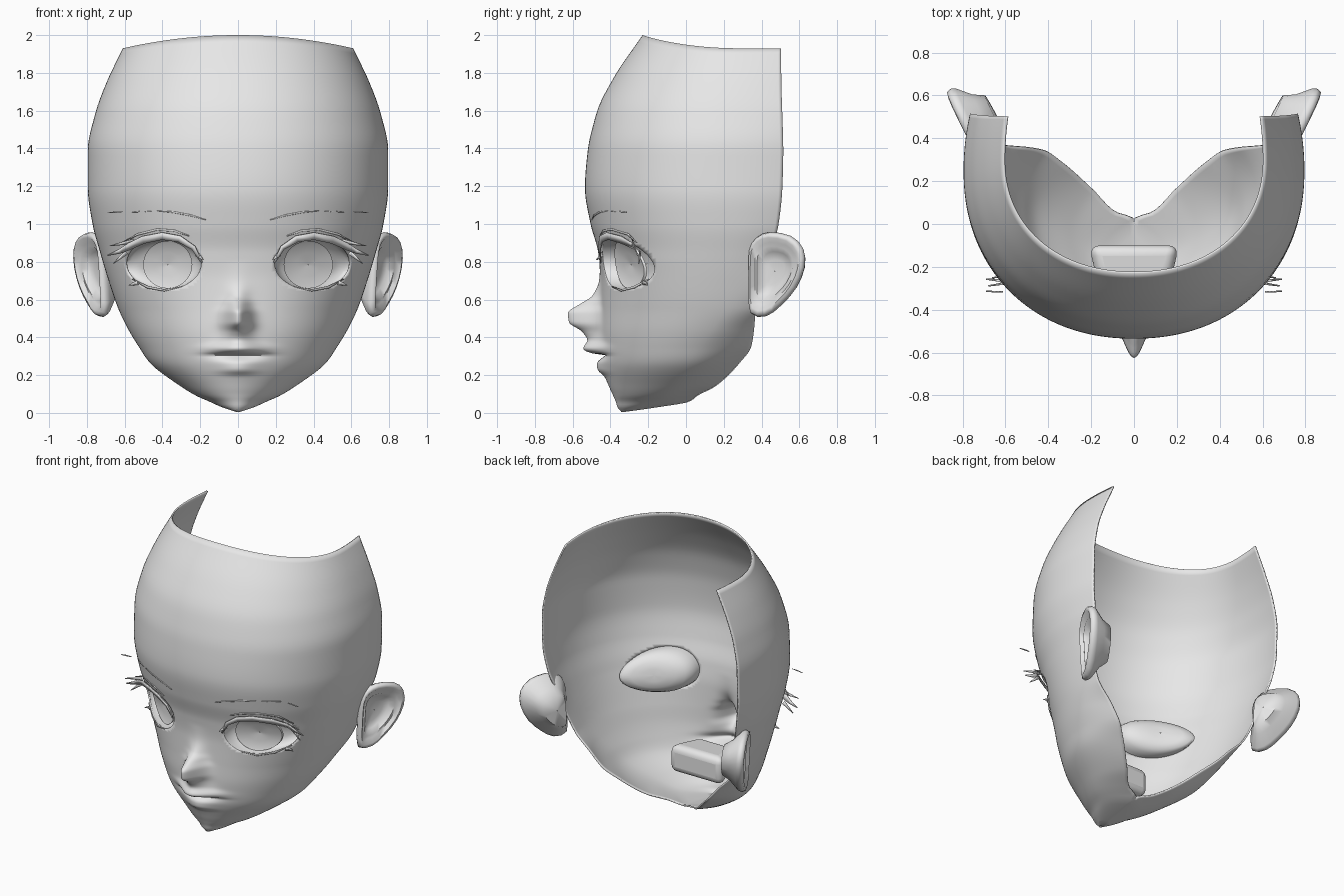
import bpy, bmesh, math
from mathutils import Vector

cube = bpy.data.objects.get("Cube")
if cube:
    bpy.data.objects.remove(cube, do_unlink=True)

grey = bpy.data.materials.new("plain grey")
grey.use_nodes = True
grey.diffuse_color = (0.8, 0.8, 0.8, 1)
grey.node_tree.nodes["Principled BSDF"].inputs["Base Color"].default_value = (0.8, 0.8, 0.8, 1)

# Head sections: height, half width, depth of widest point, rear edge x, rear edge y, front y
SECTIONS = [
    (.005, .01, -.335, 0, -.325, -.342), (.03, .085, -.25, 0, -.15, -.362),
    (.06, .152, -.16, 0, .02, -.372), (.09, .22, -.12, .09, .06, -.385),
    (.143, .307, -.06, .19, .16, -.405), (.265, .466, .03, .33, .285, -.44),
    (.35, .525, .08, .42, .345, -.45), (.44, .58, .14, .5, .36, -.455),
    (.555, .635, .2, .61, .37, -.452), (.7, .685, .22, .67, .4, -.45),
    (.85, .73, .24, .7, .45, -.465), (1, .77, .25, .74, .49, -.505),
    (1.19, .795, .25, .765, .51, -.535), (1.39, .795, .25, .765, .515, -.52),
    (1.58, .757, .26, .735, .51, -.472), (1.74, .7, .28, .68, .505, -.38),
    (1.93, .61, .3, .595, .503, -.23)]

# Nose and lips: height, forward offset at the centre, half width
FEATURES = [
    (.1, 0, .1), (.19, -.01, .1), (.23, -.036, .1), (.265, -.03, .11),
    (.295, .005, .12), (.307, .02, .12), (.317, -.06, .12), (.34, -.095, .12),
    (.385, -.07, .085), (.43, -.095, .07), (.48, -.165, .067), (.53, -.172, .063),
    (.577, -.108, .055), (.62, -.045, .055), (.7, -.01, .06), (.8, 0, .06)]


def sample(table, z):
    """Monotone cubic interpolation of every column of a table at height z."""
    z = min(max(z, table[0][0]), table[-1][0])
    k = 0
    while k < len(table) - 2 and z > table[k + 1][0]:
        k += 1

    def slope(i, c):
        return (table[i + 1][c] - table[i][c]) / (table[i + 1][0] - table[i][0])

    def tangent(i, c):
        if i == 0 or i == len(table) - 1:
            return slope(min(i, len(table) - 2), c)
        a, b = slope(i - 1, c), slope(i, c)
        return 2 * a * b / (a + b) if a * b > 0 else 0

    h = table[k + 1][0] - table[k][0]
    t = (z - table[k][0]) / h
    s = t * t * (3 - 2 * t)
    out = []
    for c in range(1, len(table[0])):
        out.append((1 - s) * table[k][c] + s * table[k + 1][c]
                   + h * t * (1 - t) * ((1 - t) * tangent(k, c) - t * tangent(k + 1, c)))
    return out


def roundness(z):
    return 1.8 + .35 * min(max((z - .1) / .7, 0), 1)


def feature(x, z):
    push, width = sample(FEATURES, z)
    return push * math.exp(-(x / width) ** 2)


def surf(x, z):
    """Depth of the face at a given x and height."""
    w, m, _, _, f = sample(SECTIONS, z)
    n = roundness(z)
    u = min(abs(x) / w, 1)
    return m - (m - f) * (1 - u ** n) ** (1 / n) + feature(x, z)


def finish(name, verts, faces, mirror=True, thickness=0, angle=60, fix=True):
    mesh = bpy.data.meshes.new(name)
    mesh.from_pydata(verts, [], faces)
    if fix:
        bm = bmesh.new()
        bm.from_mesh(mesh)
        bmesh.ops.recalc_face_normals(bm, faces=bm.faces)
        bm.to_mesh(mesh)
        bm.free()
    obj = bpy.data.objects.new(name, mesh)
    bpy.context.collection.objects.link(obj)
    mesh.materials.append(grey)
    bpy.ops.object.select_all(action='DESELECT')
    obj.select_set(True)
    bpy.context.view_layer.objects.active = obj
    bpy.ops.object.shade_smooth_by_angle(angle=math.radians(angle))
    if mirror:
        obj.modifiers.new("Mirror", 'MIRROR')
    if thickness:
        solid = obj.modifiers.new("Solidify", 'SOLIDIFY')
        solid.thickness = thickness
    return obj


def loft(rings):
    """Join closed rings of equal size and cap both ends."""
    n = len(rings[0])
    verts = [p for ring in rings for p in ring]
    faces = [(r * n + i, r * n + (i + 1) % n, (r + 1) * n + (i + 1) % n, (r + 1) * n + i)
             for r in range(len(rings) - 1) for i in range(n)]
    return verts, faces


# Face shell, open at the top and back
FRONT, SIDE = 56, 14
heights, z = [], .005
while z < 1.925:
    heights.append(z)
    z += .01 if z < .65 else .015 if z < 1 else .03
heights.append(1.93)
verts = []
for z in heights:
    w, m, xb, yb, f = sample(SECTIONS, z)
    e = 2 / roundness(z)
    raise_front = .07 * max((z - 1.5) / .43, 0)
    for j in range(FRONT + SIDE + 1):
        if j <= FRONT:
            a = math.pi / 2 * (j / FRONT) ** 1.25
            x = w * math.sin(a) ** e
            y = m - (m - f) * max(math.cos(a), 0) ** e + feature(x, z)
            up = raise_front * (1 - (x / w) ** 2)
        else:
            s = (j - FRONT) / SIDE
            x, y, up = w - (w - xb) * s * s, m + (yb - m) * s, 0
        verts.append((x, y, z + up))
cols = FRONT + SIDE + 1
faces = [(i * cols + j, i * cols + j + 1, (i + 1) * cols + j + 1, (i + 1) * cols + j)
         for i in range(len(heights) - 1) for j in range(cols - 1)]
head = finish("face_shell", verts, faces, thickness=.01, angle=80, fix=False)

# Eye openings cut out of the shell
EX, EZ, RX, RZ = .395, .79, .2, .138


def eye_radius(p):
    return math.hypot((p.x - EX) / RX, (p.z - EZ) / RZ)


bm = bmesh.new()
bm.from_mesh(head.data)
hole = [f for f in bm.faces
        if f.calc_center_median().y < 0 and eye_radius(f.calc_center_median()) < 1]
bmesh.ops.delete(bm, geom=hole, context='FACES')
for v in bm.verts:
    r = eye_radius(v.co)
    if v.is_boundary and r < 1.4 and v.co.y < .1:
        v.co.x, v.co.z = EX + (v.co.x - EX) / r, EZ + (v.co.z - EZ) / r
        v.co.y = surf(v.co.x, v.co.z)
bm.to_mesh(head.data)
bm.free()


# Eyeball bowls and concave irises, both following the face surface
def eye_disc(name, cx, cz, rx, rz, rings, **options):
    loops = []
    for scale, depth in rings:
        loop = []
        for i in range(40):
            a = math.tau * i / 40
            x, z = cx + rx * scale * math.cos(a), cz + rz * scale * math.sin(a)
            loop.append((x, surf(x, z) + depth, z))
        loops.append(loop)
    finish(name, *loft(loops), **options)


eye_disc("eye_bowl", EX, EZ, RX, RZ,
         [(1, 0), (1, .035), (.97, .08), (.85, .115), (.6, .14), (.3, .15), (.01, .15)])
eye_disc("iris", .372, .785, .13, .126, [(1, .065), (1, .05), (.92, .056), (.5, .07), (.01, .08)],
         angle=30)


# Lashes, lid creases and brows as thin ribbons: x, z, half width, lift
def ribbon(name, points):
    verts = []
    for i, (x, z, half, lift) in enumerate(points):
        a, b = points[max(i - 1, 0)], points[min(i + 1, len(points) - 1)]
        side = Vector((a[1] - b[1], b[0] - a[0])).normalized() * half
        for k in (1, -1):
            px, pz = x + k * side.x, z + k * side.y
            verts.append((px, surf(min(px, .56), pz) - lift, pz))
    faces = [(2 * i, 2 * i + 1, 2 * i + 3, 2 * i + 2) for i in range(len(points) - 1)]
    finish(name, verts, faces, thickness=.006)


ribbon("upper_lash", [(.19, .795, .004, .01), (.235, .875, .012, .014), (.31, .922, .017, .016),
                      (.4, .937, .019, .018), (.5, .917, .02, .02), (.58, .88, .018, .02),
                      (.63, .855, .011, .02), (.69, .835, .002, .02)])
ribbon("lid_crease", [(.26, .937, .002, .004), (.34, .964, .005, .006), (.43, .97, .005, .006),
                      (.53, .945, .005, .006), (.62, .9, .002, .006)])
ribbon("lower_lash", [(.3, .668, .002, .006), (.39, .648, .005, .01), (.48, .665, .006, .012),
                      (.56, .708, .002, .012)])
for i, (x, z, dx, dz) in enumerate([(.55, .91, .13, -.025), (.59, .85, .07, -.06),
                                    (.22, .84, -.035, -.03), (.53, .69, .05, -.015)]):
    ribbon("lash_spike_%d" % (i + 1), [(x, z, .012, .008), (x + dx / 2, z + dz / 2, .007, .02),
                                       (x + dx, z + dz, .001, .035)])
ribbon("brow_inner", [(.17, 1.022, .001, .004), (.25, 1.045, .004, .005),
                      (.34, 1.062, .004, .005), (.43, 1.07, .001, .004)])
ribbon("brow_middle", [(.46, 1.068, .001, .004), (.51, 1.066, .003, .006), (.56, 1.062, .001, .006)])
ribbon("brow_outer", [(.61, 1.064, .001, .006), (.65, 1.062, .003, .006), (.69, 1.058, .001, .006)])

# Ears: outline in y and z, lofted from the hollow over the rim to the root
OUTLINE = [(.335, .87), (.37, .93), (.44, .957), (.55, .937), (.615, .87), (.622, .77),
           (.577, .66), (.5, .57), (.42, .512), (.34, .525), (.33, .65), (.33, .77)]
CY, CZ = .45, .75
out = Vector((1, -.5, 0)).normalized()
smooth_outline = []
for i, p in enumerate(OUTLINE):
    q0, q1, q2 = OUTLINE[i - 1], OUTLINE[(i + 1) % 12], OUTLINE[(i + 2) % 12]
    smooth_outline.append(p)
    smooth_outline.append([(9 * (p[c] + q1[c]) - q0[c] - q2[c]) / 16 for c in (0, 1)])
rings = []
for scale, lift in [(.01, -.045), (.3, -.045), (.5, -.035), (.64, -.005), (.74, -.008), (.86, .015),
                    (.96, .01), (1, -.012), (.95, -.035), (.65, -.09), (.5, -.14), (.01, -.145)]:
    ring = []
    for oy, oz in smooth_outline:
        y, z = CY + scale * (oy - CY), CZ + scale * (oz - CZ)
        x = .70 + .5 * (y - .33) + .06 * (z - .5)
        ring.append(Vector((x, y, z)) + out * lift)
    rings.append(ring)
finish("ear", *loft(rings))

# Mouth bag behind the lips
corners = [(sx * (.21 if back else .15), -.1 if back else -.36, .3 + sz * (.1 if back else .07))
           for back in (0, 1) for sx, sz in ((-1, -1), (1, -1), (1, 1), (-1, 1))]
sides = [(i, (i + 1) % 4, 4 + (i + 1) % 4, 4 + i) for i in range(4)]
bag = finish("mouth_bag", corners, sides + [(3, 2, 1, 0), (4, 5, 6, 7)], mirror=False)
bevel = bag.modifiers.new("Bevel", 'BEVEL')
bevel.width, bevel.segments = .05, 4
